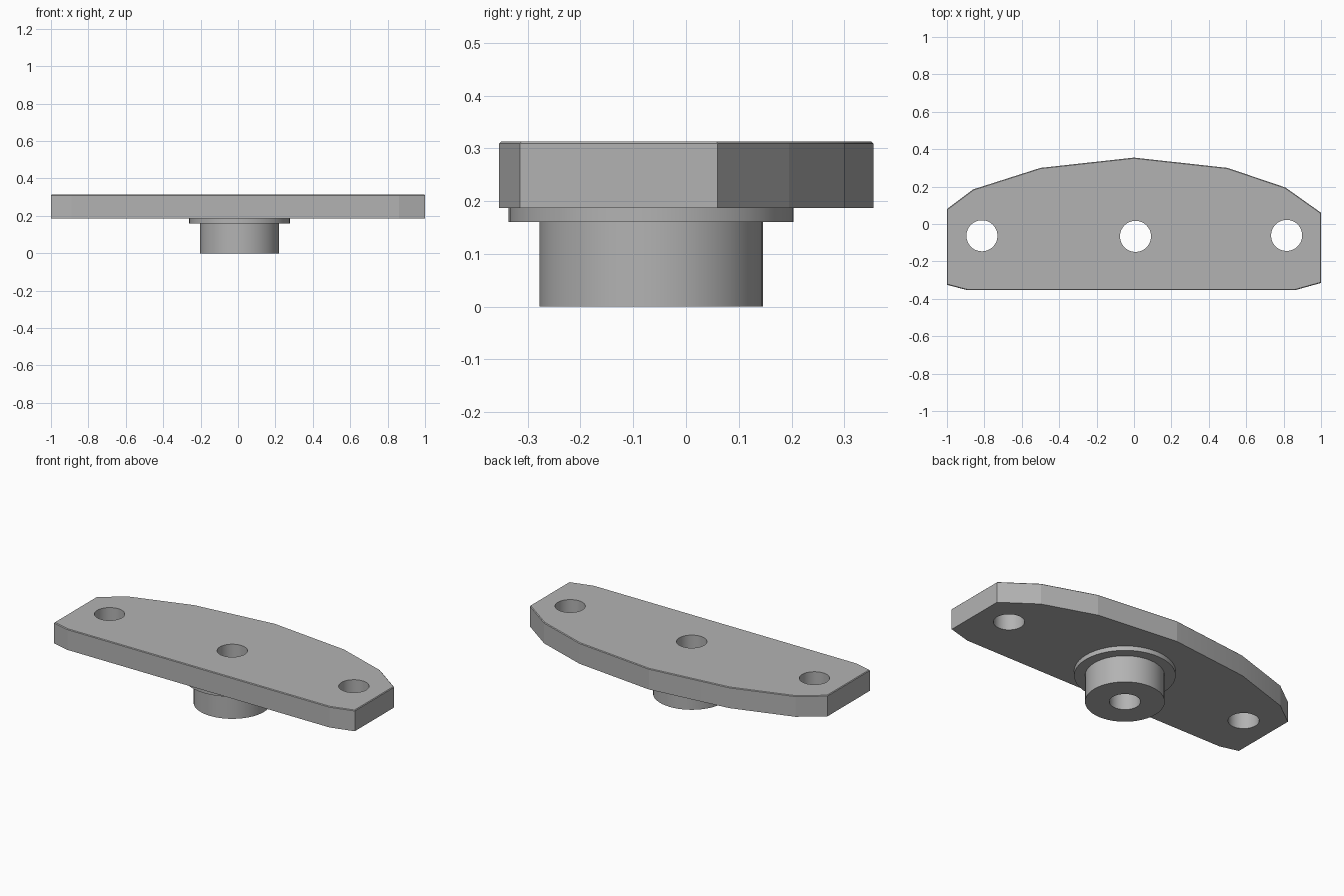
import bpy
import bmesh
import math
from mathutils import Matrix, Vector

cube = bpy.data.objects.get("Cube")
if cube:
    bpy.data.objects.remove(cube)

PLATE_BOTTOM, PLATE_TOP = 0.187, 0.313
COLLAR_BOTTOM = 0.16
HOLE_RADIUS = 0.083
BOSS_CENTRE = (0.008, -0.066)
HOLES = [(-0.813, -0.063), BOSS_CENTRE, (0.816, -0.061)]
SEGMENTS = 48

grey = bpy.data.materials.new("plain grey")
grey.use_nodes = True
colour = (0.45, 0.45, 0.45, 1)
grey.diffuse_color = colour
grey.node_tree.nodes["Principled BSDF"].inputs["Base Color"].default_value = colour


def make_object(name, bm):
    bmesh.ops.recalc_face_normals(bm, faces=bm.faces)
    mesh = bpy.data.meshes.new(name)
    bm.to_mesh(mesh)
    bm.free()
    mesh.materials.append(grey)
    obj = bpy.data.objects.new(name, mesh)
    bpy.context.collection.objects.link(obj)
    return obj


def activate(obj):
    bpy.ops.object.select_all(action="DESELECT")
    obj.select_set(True)
    bpy.context.view_layer.objects.active = obj


# Curved-back plate with clipped front corners
outline = [(-1, -0.325), (-0.89, -0.354), (0.86, -0.354), (1, -0.315),
           (1, 0.06), (0.81, 0.195), (0.5, 0.30), (0, 0.355),
           (-0.5, 0.30), (-0.86, 0.185), (-1, 0.08)]
bm = bmesh.new()
base = bm.faces.new([bm.verts.new((x, y, PLATE_BOTTOM)) for x, y in outline])
extruded = bmesh.ops.extrude_face_region(bm, geom=[base], use_keep_orig=True)["geom"]
top_verts = [g for g in extruded if isinstance(g, bmesh.types.BMVert)]
bmesh.ops.translate(bm, verts=top_verts, vec=(0, 0, PLATE_TOP - PLATE_BOTTOM))
# Tiny softened rim on the upper edge
rim = [e for e in bm.edges if all(v.co.z > PLATE_TOP - 0.001 for v in e.verts)]
bmesh.ops.bevel(bm, geom=rim, offset=0.004, segments=1, affect="EDGES")
plate = make_object("mounting_plate", bm)

# Three through holes
bm = bmesh.new()
for x, y in HOLES:
    bmesh.ops.create_cone(bm, cap_ends=True, segments=SEGMENTS,
                          radius1=HOLE_RADIUS, radius2=HOLE_RADIUS, depth=1,
                          matrix=Matrix.Translation((x, y, PLATE_TOP)))
cutter = make_object("hole_cutter", bm)
cutter.hide_render = True
cut = plate.modifiers.new("holes", "BOOLEAN")
cut.operation = "DIFFERENCE"
cut.solver = "EXACT"
cut.object = cutter
activate(plate)
bpy.ops.object.modifier_apply(modifier=cut.name)
bpy.data.objects.remove(cutter)

# Hollow boss with a wider collar, turned as one ring
profile = [(HOLE_RADIUS, 0), (0.212, 0), (0.212, COLLAR_BOTTOM),
           (0.27, COLLAR_BOTTOM), (0.27, PLATE_BOTTOM), (HOLE_RADIUS, PLATE_BOTTOM)]
bm = bmesh.new()
centre = Vector((*BOSS_CENTRE, 0))
verts = [bm.verts.new(centre + Vector((r, 0, z))) for r, z in profile]
edges = [bm.edges.new((a, b)) for a, b in zip(verts, verts[1:] + verts[:1])]
bmesh.ops.spin(bm, geom=verts + edges, cent=centre, axis=(0, 0, 1),
               angle=math.tau, steps=SEGMENTS, use_merge=True)
bmesh.ops.remove_doubles(bm, verts=bm.verts, dist=0.0001)
boss = make_object("boss_and_collar", bm)

# Smooth round walls, crisp edges
for obj in (plate, boss):
    activate(obj)
    bpy.ops.object.shade_smooth_by_angle(angle=math.radians(12))
